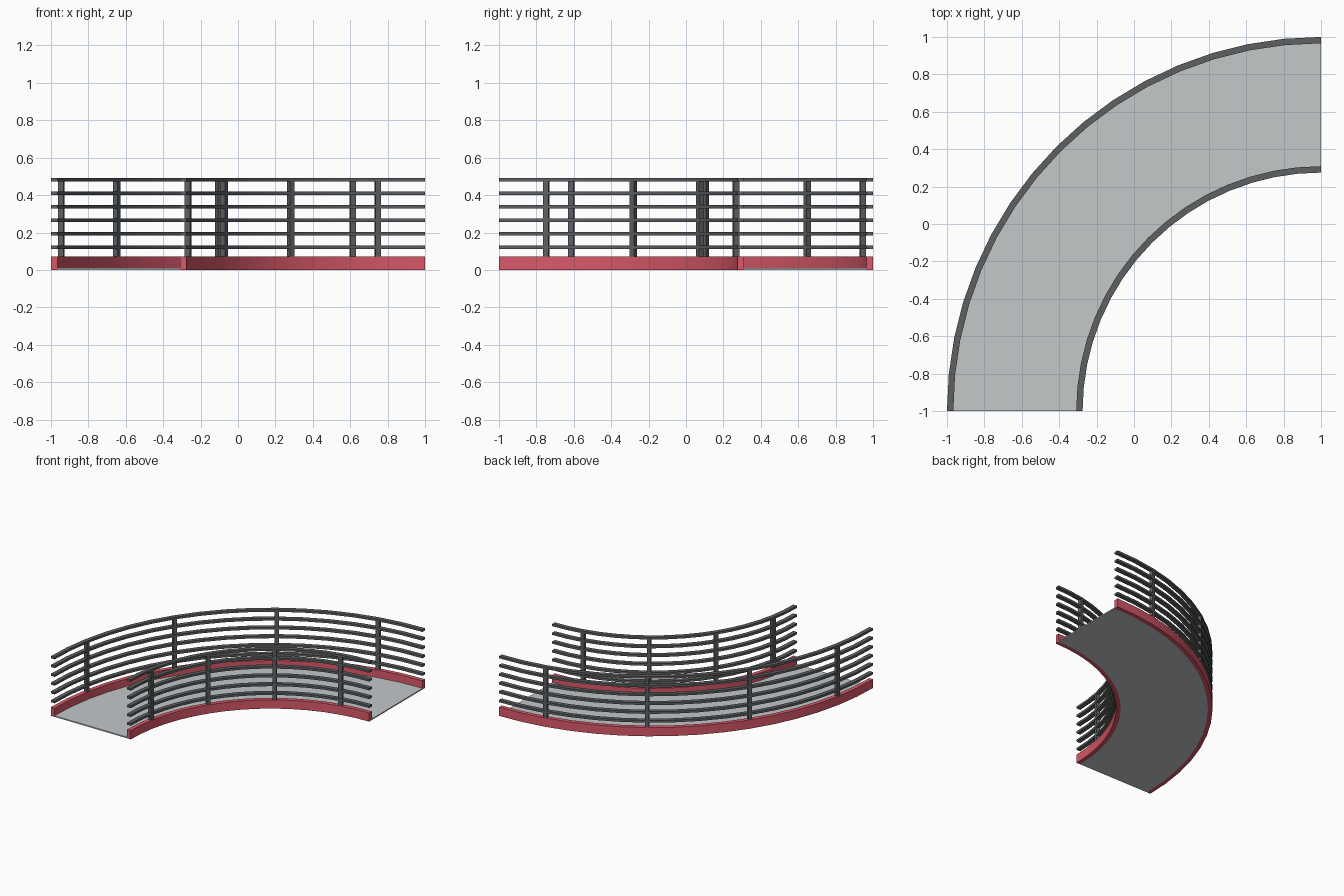
import bpy, bmesh, math

if "Cube" in bpy.data.objects:
    bpy.data.objects.remove(bpy.data.objects["Cube"])

CX, CY = 1.0, -1.0      # centre of the bend
SEGS = 16               # facets along the quarter turn


def material(name, rgb):
    m = bpy.data.materials.new(name)
    m.diffuse_color = (*rgb, 1)
    m.use_nodes = True
    m.node_tree.nodes["Principled BSDF"].inputs["Base Color"].default_value = m.diffuse_color
    return m


RED = material("red_curb", (0.70, 0.10, 0.14))
DARK = material("dark_metal", (0.11, 0.115, 0.12))
PALE = material("pale_deck", (0.55, 0.58, 0.59))


def finish(name, bm, mat):
    bmesh.ops.recalc_face_normals(bm, faces=bm.faces)
    me = bpy.data.meshes.new(name)
    bm.to_mesh(me)
    bm.free()
    me.materials.append(mat)
    ob = bpy.data.objects.new(name, me)
    bpy.context.collection.objects.link(ob)
    bpy.ops.object.select_all(action='DESELECT')
    ob.select_set(True)
    bpy.context.view_layer.objects.active = ob
    bpy.ops.object.shade_smooth_by_angle(angle=math.radians(30))
    return ob


def polar(r, a, z):
    return (CX - r * math.cos(a), CY + r * math.sin(a), z)


def arc_bar(name, r0, r1, z0, z1, mat):
    """Rectangular section swept round the quarter turn."""
    bm = bmesh.new()
    rings = []
    for i in range(SEGS + 1):
        a = math.pi / 2 * i / SEGS
        rings.append([bm.verts.new(polar(r, a, z))
                      for r, z in ((r0, z0), (r1, z0), (r1, z1), (r0, z1))])
    for a, b in zip(rings, rings[1:]):
        for j in range(4):
            k = (j + 1) % 4
            bm.faces.new((a[j], a[k], b[k], b[j]))
    bm.faces.new(rings[0])
    bm.faces.new(rings[-1])
    return finish(name, bm, mat)


def post(name, r, deg, mat):
    """Square upright turned to face the bend centre."""
    h = 0.015
    a = math.radians(deg)
    c, s = math.cos(a), math.sin(a)
    bm = bmesh.new()
    rings = []
    for z in (0.065, 0.484):
        x, y, _ = polar(r, a, z)
        rings.append([bm.verts.new((x - u * c + v * s, y + u * s + v * c, z))
                      for u, v in ((-h, -h), (h, -h), (h, h), (-h, h))])
    lo, hi = rings
    for j in range(4):
        k = (j + 1) % 4
        bm.faces.new((lo[j], lo[k], hi[k], hi[j]))
    bm.faces.new(lo)
    bm.faces.new(hi)
    return finish(name, bm, mat)


# Walking surface
arc_bar("deck", 1.309, 1.966, 0.0, 0.01, PALE)

# Curb, rails and posts on each side
for side, r0, r1 in (("inner", 1.275, 1.309), ("outer", 1.966, 2.0)):
    arc_bar(f"{side}_curb", r0, r1, 0.0, 0.072, RED)
    for i in range(6):
        z = 0.121 + i * 0.0722
        arc_bar(f"{side}_rail_{i + 1}", r0, r1, z - 0.009, z + 0.009, DARK)
    for i in range(4):
        post(f"{side}_post_{i + 1}", (r0 + r1) / 2, 11.25 + 22.5 * i, DARK)
